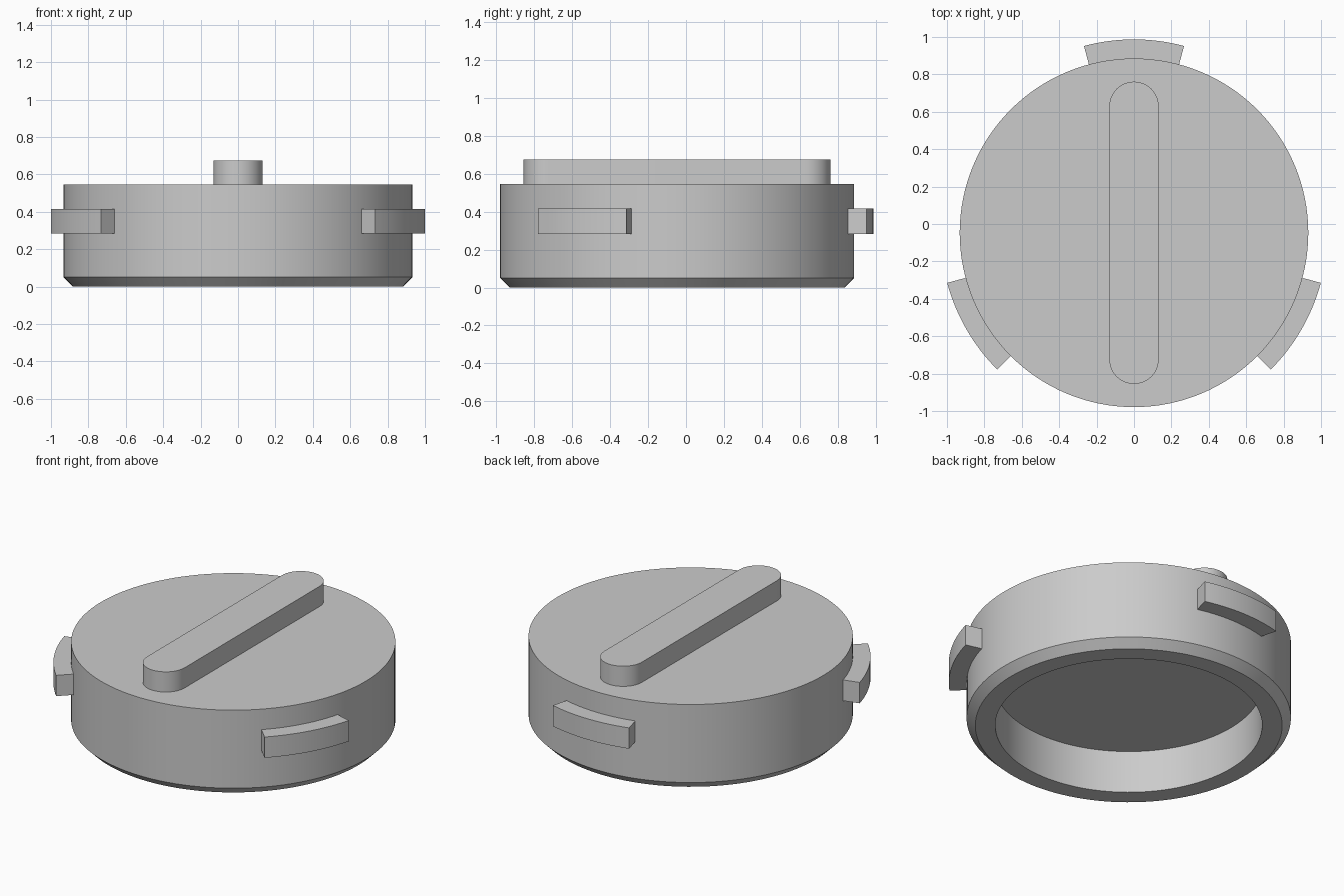
import bpy, bmesh
from math import sin, cos, pi, radians

cube = bpy.data.objects.get("Cube")
if cube:
    bpy.data.objects.remove(cube, do_unlink=True)

CENTRE_Y = -0.047
BODY_R = 0.932
LUG_R = 1.034
SEGMENTS = 128

grey = bpy.data.materials.new("light grey")
grey.use_nodes = True
colour = (0.6, 0.6, 0.6, 1)
grey.diffuse_color = colour
grey.node_tree.nodes["Principled BSDF"].inputs["Base Color"].default_value = colour


def finish(name, bm):
    bmesh.ops.recalc_face_normals(bm, faces=bm.faces)
    mesh = bpy.data.meshes.new(name)
    bm.to_mesh(mesh)
    bm.free()
    mesh.materials.append(grey)
    obj = bpy.data.objects.new(name, mesh)
    obj.location.y = CENTRE_Y
    bpy.context.collection.objects.link(obj)
    bpy.ops.object.select_all(action='DESELECT')
    obj.select_set(True)
    bpy.context.view_layer.objects.active = obj
    bpy.ops.object.shade_smooth_by_angle(angle=radians(30))
    return obj


def lathe(name, profile):
    """Revolve an (r, z) profile whose two ends lie on the axis."""
    bm = bmesh.new()
    verts = [bm.verts.new((r, 0, z)) for r, z in profile]
    edges = [bm.edges.new(pair) for pair in zip(verts, verts[1:])]
    bmesh.ops.spin(bm, geom=verts + edges, cent=(0, 0, 0), axis=(0, 0, 1),
                   angle=2 * pi, steps=SEGMENTS)
    bmesh.ops.remove_doubles(bm, verts=bm.verts, dist=1e-4)
    return finish(name, bm)


def extrude_outline(name, outline, bottom, top):
    """Raise a flat outline into a solid."""
    bm = bmesh.new()
    face = bm.faces.new([bm.verts.new((x, y, bottom)) for x, y in outline])
    raised = bmesh.ops.extrude_face_region(bm, geom=[face], use_keep_orig=True)
    moved = [v for v in raised["geom"] if isinstance(v, bmesh.types.BMVert)]
    bmesh.ops.translate(bm, verts=moved, vec=(0, 0, top - bottom))
    return finish(name, bm)


def arc(radius, start, end, steps, y=0):
    angles = [radians(start + (end - start) * i / steps) for i in range(steps + 1)]
    return [(radius * cos(a), y + radius * sin(a)) for a in angles]


# Hollow cap with a chamfered lower rim
lathe("cap_body", [(0, 0.27), (0.767, 0.27), (0.767, 0), (BODY_R - 0.05, 0),
                   (BODY_R, 0.05), (BODY_R, 0.545), (0, 0.545)])

# Rounded grip bar across the top
GRIP_R, GRIP_HALF = 0.132, 0.808
reach = GRIP_HALF - GRIP_R
extrude_outline("grip_bar",
                arc(GRIP_R, 0, 180, 24, reach) + arc(GRIP_R, 180, 360, 24, -reach),
                0.545, 0.673)

# Three curved locking lugs around the wall
for name, middle in (("back_lug", 90), ("right_lug", 210), ("left_lug", 330)):
    outline = (arc(LUG_R, middle - 15, middle + 15, 16)
               + arc(BODY_R - 0.02, middle + 15, middle - 15, 16))
    extrude_outline(name, outline, 0.283, 0.415)
